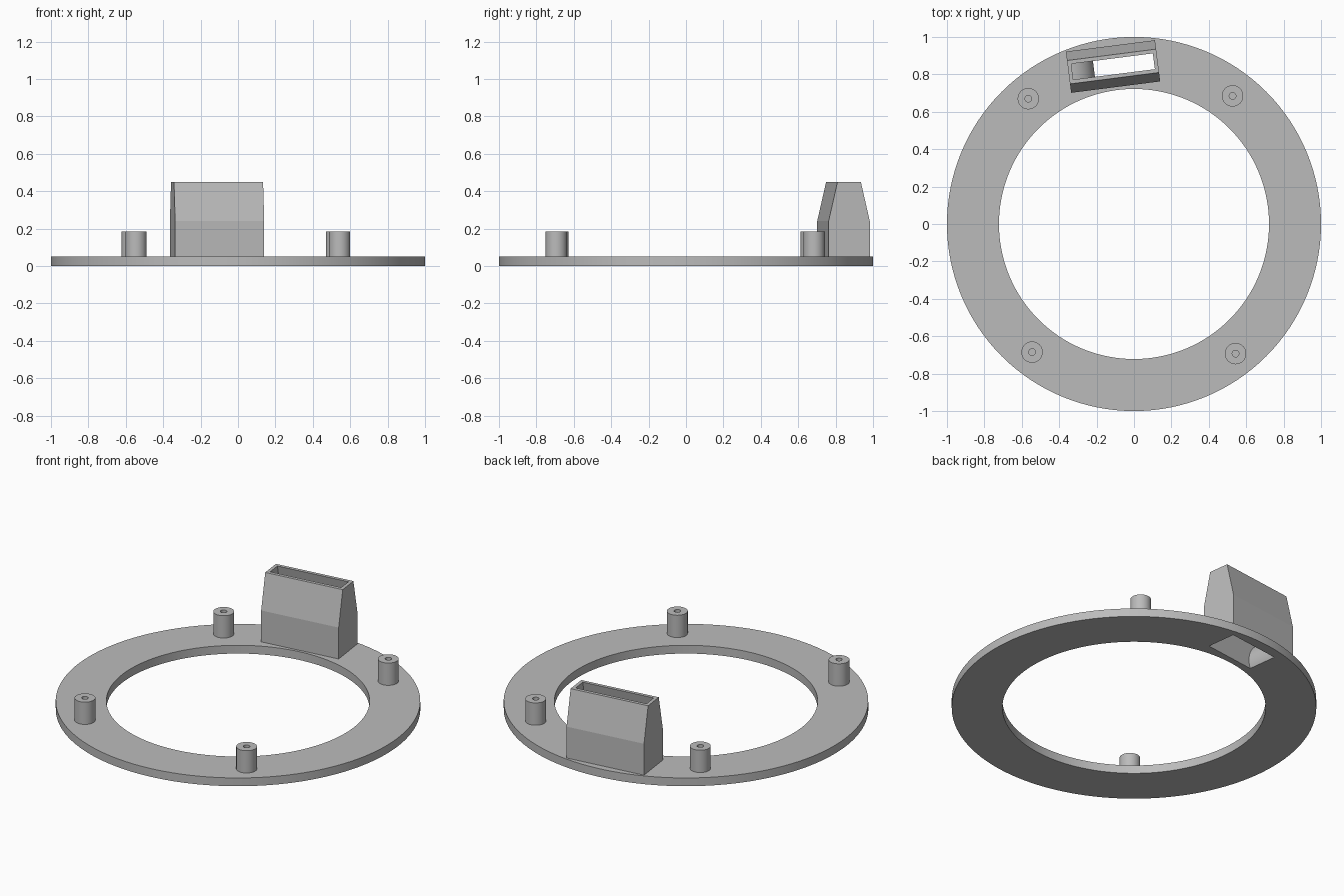
import bpy, bmesh, math
from mathutils import Matrix, Vector

if "Cube" in bpy.data.objects:
    bpy.data.objects.remove(bpy.data.objects["Cube"], do_unlink=True)

grey = bpy.data.materials.new("plain_grey")
GREY = (0.5, 0.5, 0.5, 1)
grey.use_nodes = True
grey.diffuse_color = GREY
grey.node_tree.nodes["Principled BSDF"].inputs["Base Color"].default_value = GREY


def finish(name, bm, matrix=Matrix()):
    bmesh.ops.recalc_face_normals(bm, faces=bm.faces)
    mesh = bpy.data.meshes.new(name)
    bm.to_mesh(mesh)
    bm.free()
    mesh.transform(matrix)
    mesh.materials.append(grey)
    obj = bpy.data.objects.new(name, mesh)
    bpy.context.collection.objects.link(obj)
    return obj


def smooth(obj):
    bpy.ops.object.select_all(action="DESELECT")
    obj.select_set(True)
    bpy.context.view_layer.objects.active = obj
    bpy.ops.object.shade_smooth_by_angle(angle=math.radians(30))


def bridge(bm, loops, cyclic):
    """Skin a series of equal-length closed loops of points."""
    rows = [[bm.verts.new(p) for p in loop] for loop in loops]
    pairs = list(zip(rows, rows[1:]))
    if cyclic:
        pairs.append((rows[-1], rows[0]))
    else:
        bm.faces.new(rows[0])
        bm.faces.new(rows[-1])
    n = len(rows[0])
    for a, b in pairs:
        for i in range(n):
            j = (i + 1) % n
            bm.faces.new((a[i], a[j], b[j], b[i]))


def circle(radius, z, count):
    steps = [math.tau * i / count for i in range(count)]
    return [Vector((radius * math.cos(t), radius * math.sin(t), z)) for t in steps]


def rect(hx, hy, z):
    return [Vector((sx * hx, sy * hy, z)) for sx, sy in ((-1, -1), (1, -1), (1, 1), (-1, 1))]


THICK = 0.05
chute_place = Matrix.Translation((-0.112, 0.842, 0)) @ Matrix.Rotation(math.radians(7.3), 4, "Z")

# Flat base ring
bm = bmesh.new()
bridge(bm, [circle(r, z, 128) for r, z in ((1, 0), (1, THICK), (0.722, THICK), (0.722, 0))], True)
ring = finish("base_ring", bm)

# Opening through the ring under the chute
bm = bmesh.new()
bridge(bm, [rect(0.22, 0.09, -0.1), rect(0.22, 0.09, 0.1)], False)
cutter = finish("opening_cutter", bm, chute_place)
cutter.hide_render = True
cut = ring.modifiers.new("opening", "BOOLEAN")
cut.operation = "DIFFERENCE"
cut.solver = "EXACT"
cut.object = cutter
bpy.context.view_layer.update()
ring.data = bpy.data.meshes.new_from_object(ring.evaluated_get(bpy.context.evaluated_depsgraph_get()))
ring.modifiers.clear()
bpy.data.objects.remove(cutter, do_unlink=True)
smooth(ring)

# Hollow chute with tapered upper half, open at top and bottom
bm = bmesh.new()
outer = [rect(0.24, 0.111, THICK), rect(0.24, 0.111, 0.24), rect(0.24, 0.063, 0.45)]
inner = [rect(0.22, 0.0425, 0.45), rect(0.22, 0.09, 0.24), rect(0.22, 0.09, THICK)]
bridge(bm, outer + inner, True)
finish("chute", bm, chute_place)

# Rounded ramp inside one end of the chute
bm = bmesh.new()
radius, centre_x, end_x = 0.132, -0.235, -0.22
low = -math.asin(THICK / radius)
high = math.acos((end_x - centre_x) / radius)
angles = [low + (high - low) * i / 24 for i in range(25)]
profile = [(centre_x + radius * math.cos(t), THICK + radius * math.sin(t)) for t in angles]
profile.append((end_x, 0))
bridge(bm, [[Vector((x, y, z)) for x, z in profile] for y in (-0.09, 0.09)], False)
smooth(finish("chute_ramp", bm, chute_place))

# Mounting posts with blind screw holes
posts = {"back_right": (-0.565, 0.67), "back_left": (0.527, 0.685),
         "front_right": (-0.545, -0.685), "front_left": (0.543, -0.693)}
for place, (x, y) in posts.items():
    bm = bmesh.new()
    shape = ((0.057, THICK), (0.057, 0.185), (0.018, 0.185), (0.018, THICK + 0.002))
    bridge(bm, [circle(r, z, 48) for r, z in shape], False)
    smooth(finish(place + "_post", bm, Matrix.Translation((x, y, 0))))
